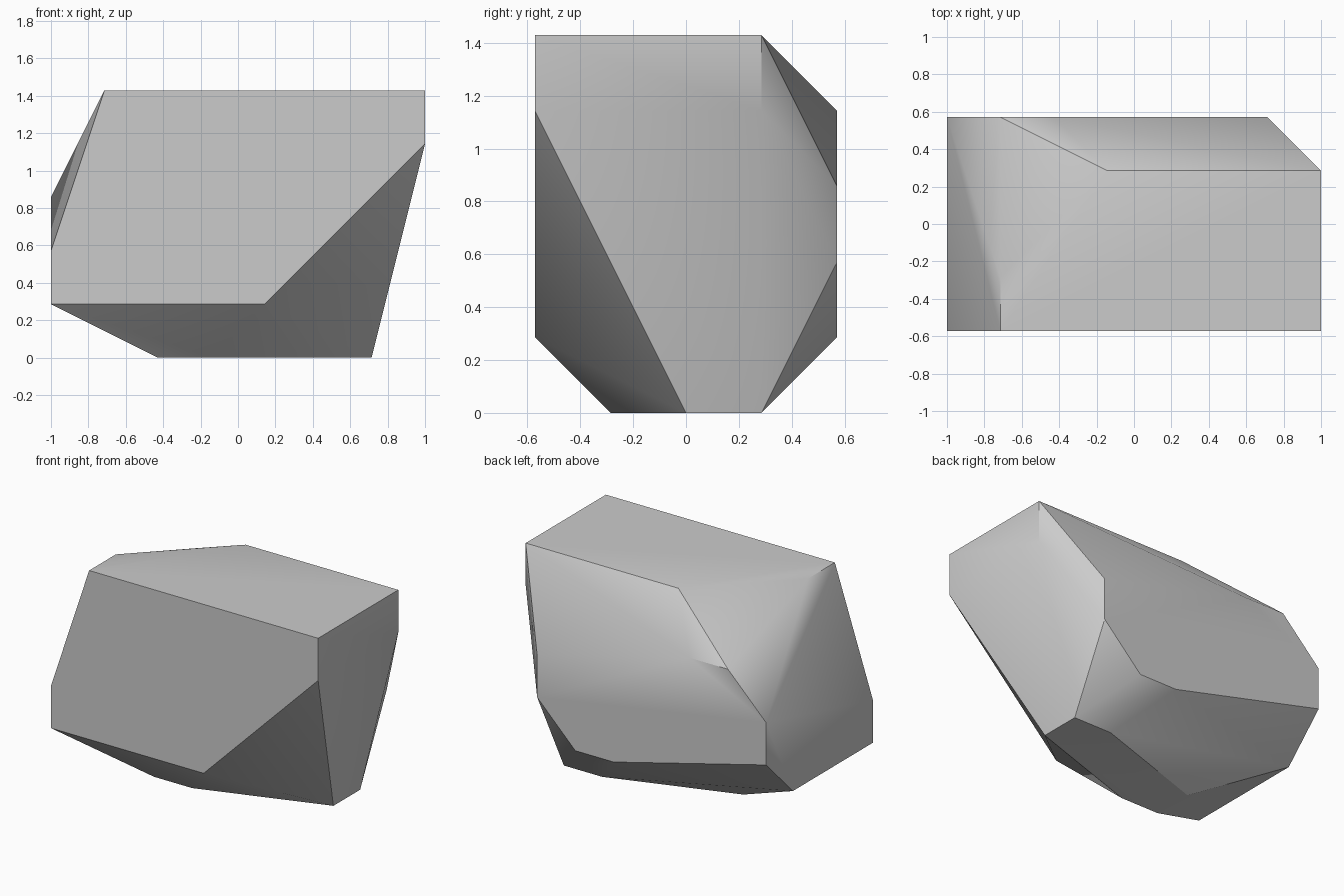
import bpy
import bmesh
import math
from mathutils import Vector

cube = bpy.data.objects.get("Cube")
if cube:
    bpy.data.objects.remove(cube, do_unlink=True)

# The rock is chiselled on a regular grid
GRID = 1 / 7
FRONT, BACK, BASE, TOP = -4, 4, 0, 10

# Outlines of the flat sides: front and back as (x, z), base and top as (x, y)
front_outline = [(-7, 2), (1, 2), (7, 8), (7, 10), (-5, 10), (-7, 4)]
back_outline = [(-7, 4), (1, 2), (3, 2), (5, 4), (5, 6), (-3, 8), (-5, 8), (-7, 6)]
base_outline = [(-3, -2), (-1, -2), (5, 0), (5, 2), (3, 2), (-3, 0)]
top_outline = [(7, 2), (-1, 2), (-5, -2)]
side_corners = [(7, 2, 8), (-7, 2, 2)]


def upright(outline, y):
    return [(x, y, z) for x, z in outline]


def level(outline, z):
    return [(x, y, z) for x, y in outline]


def make_material(name, colour):
    mat = bpy.data.materials.new(name)
    mat.use_nodes = True
    mat.diffuse_color = colour
    mat.node_tree.nodes["Principled BSDF"].inputs["Base Color"].default_value = colour
    return mat


corners = (upright(front_outline, FRONT) + upright(back_outline, BACK)
           + level(base_outline, BASE) + level(top_outline, TOP) + side_corners)

# Wrap the outlines in one faceted shell and merge its coplanar faces
bm = bmesh.new()
for corner in corners:
    bm.verts.new(Vector(corner) * GRID)
bmesh.ops.convex_hull(bm, input=bm.verts[:])
bmesh.ops.dissolve_limit(bm, angle_limit=math.radians(1),
                         verts=bm.verts[:], edges=bm.edges[:])
bmesh.ops.recalc_face_normals(bm, faces=bm.faces[:])

mesh = bpy.data.meshes.new("rock")
bm.to_mesh(mesh)
bm.free()
mesh.materials.append(make_material("stone grey", (0.6, 0.6, 0.6, 1)))
rock = bpy.data.objects.new("rock", mesh)
bpy.context.collection.objects.link(rock)

# Soften shallow ridges, keep the steep ones crisp
bpy.ops.object.select_all(action="DESELECT")
rock.select_set(True)
bpy.context.view_layer.objects.active = rock
bpy.ops.object.shade_smooth_by_angle(angle=math.radians(30))
